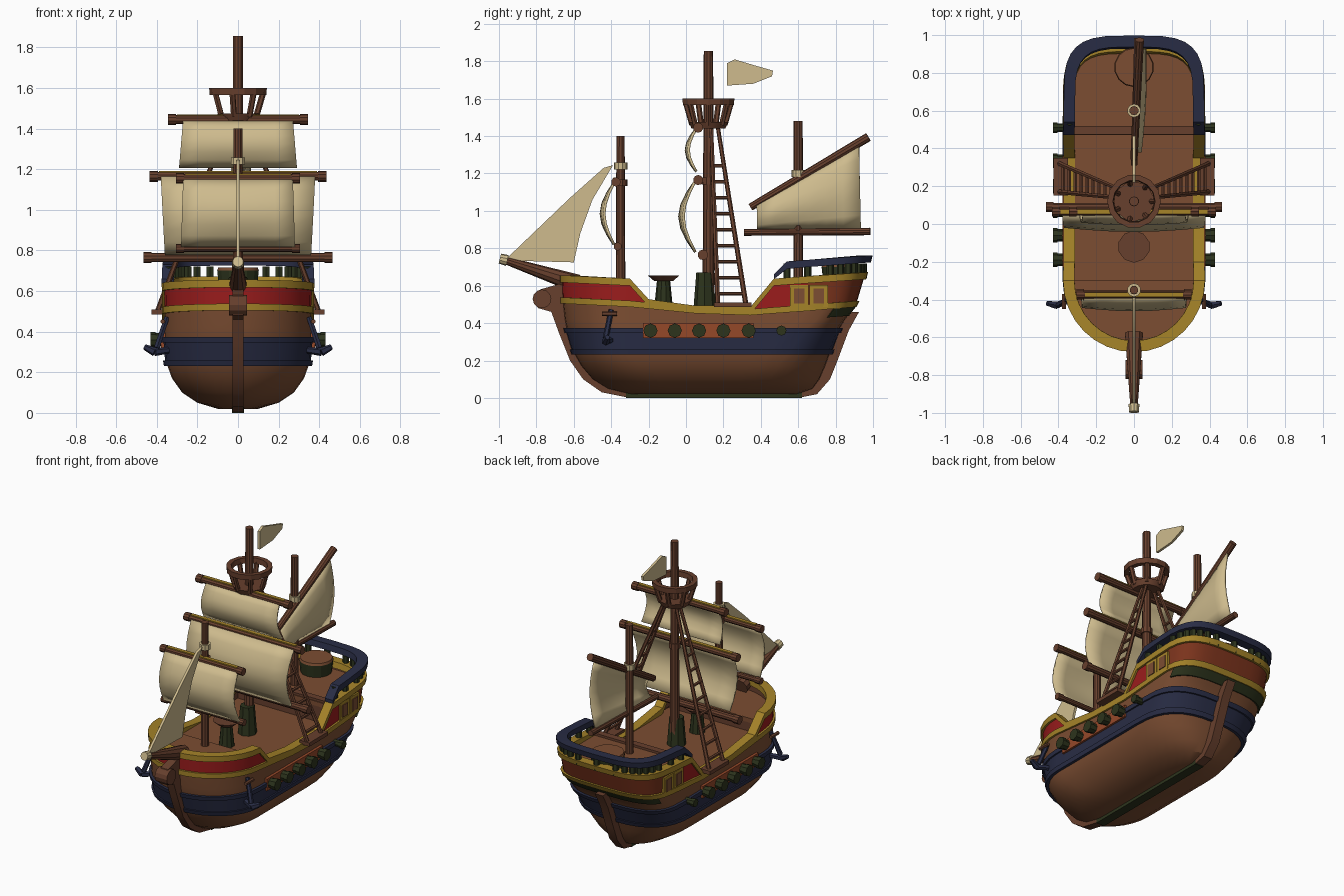
import bpy, bmesh, math
from mathutils import Vector, Matrix

if "Cube" in bpy.data.objects:
    bpy.data.objects.remove(bpy.data.objects["Cube"])

def material(name, r, g, b):
    m = bpy.data.materials.new(name)
    m.diffuse_color = (r, g, b, 1)
    m.use_nodes = True
    m.node_tree.nodes["Principled BSDF"].inputs["Base Color"].default_value = m.diffuse_color
    return m

WOOD = material("dark wood", 0.135, 0.050, 0.026)
PLANK = material("plank brown", 0.20, 0.075, 0.032)
NAVY = material("navy", 0.022, 0.026, 0.060)
YELLOW = material("ochre yellow", 0.38, 0.23, 0.022)
RED = material("red", 0.33, 0.012, 0.012)
RUST = material("rust red", 0.20, 0.034, 0.012)
GREEN = material("dark green", 0.026, 0.034, 0.012)
ORANGE = material("orange", 0.30, 0.065, 0.022)
SAIL = material("canvas", 0.62, 0.50, 0.27)

def build(name, verts, faces, mats, index=None):
    me = bpy.data.meshes.new(name)
    me.from_pydata([tuple(v) for v in verts], [], faces)
    for m in mats:
        me.materials.append(m)
    if index:
        for p, i in zip(me.polygons, index):
            p.material_index = i
    bm = bmesh.new()
    bm.from_mesh(me)
    bmesh.ops.recalc_face_normals(bm, faces=bm.faces)
    bm.to_mesh(me)
    bm.free()
    ob = bpy.data.objects.new(name, me)
    bpy.context.collection.objects.link(ob)
    return ob

def rod(name, p, q, r1, r2, mat, n=10):
    p, q = Vector(p), Vector(q)
    d = q - p
    bm = bmesh.new()
    M = Matrix.Translation((p + q) / 2) @ d.to_track_quat('Z', 'Y').to_matrix().to_4x4()
    bmesh.ops.create_cone(bm, cap_ends=True, segments=n, radius1=r1, radius2=r2, depth=d.length, matrix=M)
    me = bpy.data.meshes.new(name)
    bm.to_mesh(me)
    bm.free()
    me.materials.append(mat)
    ob = bpy.data.objects.new(name, me)
    bpy.context.collection.objects.link(ob)
    return ob

def box(name, lo, hi, mat):
    v = [(x, y, z) for x in (lo[0], hi[0]) for y in (lo[1], hi[1]) for z in (lo[2], hi[2])]
    f = [(0, 1, 3, 2), (4, 6, 7, 5), (0, 4, 5, 1), (2, 3, 7, 6), (0, 2, 6, 4), (1, 5, 7, 3)]
    return build(name, v, f, [mat])

def plate(name, yz, half, mat):
    """Side-view polygon extruded across x."""
    n = len(yz)
    v = [(s * half, y, z) for s in (-1, 1) for y, z in yz]
    f = [tuple(range(n)), tuple(range(n, 2 * n))]
    f += [(i, (i + 1) % n, (i + 1) % n + n, i + n) for i in range(n)]
    return build(name, v, f, [mat])

def interp(tab, t):
    if t <= tab[0][0]:
        return tab[0][1:]
    for a, b in zip(tab, tab[1:]):
        if t <= b[0]:
            k = (t - a[0]) / (b[0] - a[0])
            return [x + (y - x) * k for x, y in zip(a[1:], b[1:])]
    return tab[-1][1:]

# Hull lines: height, half width, bow y, stern y, start of stern corner, corner exponent
LINES = [(0.02, .10, -.30, .60, .20, .9), (0.05, .20, -.42, .68, .30, .85), (0.10, .275, -.50, .715, .35, .8),
         (0.17, .325, -.56, .745, .40, .8), (0.24, .35, -.60, .77, .45, .75), (0.37, .36, -.64, .82, .55, .65),
         (0.45, .36, -.655, .87, .65, .6), (0.50, .36, -.66, .91, .65, .55), (0.65, .363, -.665, .955, .65, .55),
         (0.76, .358, -.665, .985, .65, .55)]
BREAKS = [-.2, -.08, .05, .2, .35, .47, .54]

def outline(z, o=0.0):
    w, yb, ys, y1, e = interp(LINES, z)
    w, yb, ys = w + o, yb - o, ys + o
    y0 = max(-.3, yb + .3)
    half = []
    for i in range(9):
        a = math.pi / 2 * i / 8
        half.append((w * math.sin(a), y0 - (y0 - yb) * math.cos(a)))
    half += [(w, y0 + (y1 - y0) * (b + .3) / .95) for b in BREAKS]
    for i in range(9):
        a = math.pi / 2 * i / 8
        half.append((w * max(0, math.cos(a)) ** e if i < 8 else 0, y1 + (ys - y1) * math.sin(a) ** e))
    return half + [(-x, y) for x, y in half[-2:0:-1]]

REF = [y for x, y in outline(.6)]
N = len(REF)
def low(y):
    return interp([(-.7, .52), (-.3, .5), (.05, .465), (.35, .455), (.47, .465), (.95, .5)], y)[0]
def top(y):
    return interp([(-.7, .65), (-.3, .63), (-.2, .52), (.05, .485), (.35, .485), (.47, .63), (.95, .665)], y)[0]

def point(c, z, o):
    x, y = outline(z, o)[c]
    return (x, y, z)

def band(name, zlo, zhi, o, t, mats, rule=None, ymin=-9):
    """Rectangular strake that follows the hull; rule(y, side) picks the colour."""
    cols = [c for c in range(N) if REF[c] >= ymin]
    v, f, idx = [], [], []
    for c in cols:
        a, b = zlo(REF[c]), zhi(REF[c])
        v += [point(c, a, o), point(c, b, o), point(c, b, o - t), point(c, a, o - t)]
    n, closed = len(cols), len(cols) == N
    for i in range(n if closed else n - 1):
        j = (i + 1) % n
        for s in range(4):
            k = (s + 1) % 4
            f.append((4 * i + s, 4 * i + k, 4 * j + k, 4 * j + s))
            idx.append(rule((REF[cols[i]] + REF[cols[j]]) / 2, s) if rule else 0)
    if not closed:
        f += [(0, 1, 2, 3), tuple(4 * n - 4 + s for s in range(4))]
        idx += [0, 0]
    return build(name, v, f, mats, idx)

# Hull skin
zs = [.02, .05, .10, .17, .24, .31, .37, .42]
rows = [[point(c, z, 0) for c in range(N)] for z in zs] + [[point(c, low(REF[c]), 0) for c in range(N)]]
faces = [tuple(range(N))]
for r in range(len(rows) - 1):
    faces += [(r * N + c, r * N + (c + 1) % N, (r + 1) * N + (c + 1) % N, (r + 1) * N + c) for c in range(N)]
build("hull", [p for r in rows for p in r], faces, [PLANK])

# Painted strakes, bulwark and rails
band("navy_belt", lambda y: .25, lambda y: .365, .008, .02, [NAVY])
for z in (.245, .36):
    band("navy_wale", lambda y: z - .014, lambda y: z + .014, .018, .03, [NAVY])
band("stern_counter", lambda y: low(y) - .06, low, .008, .02, [GREEN], ymin=.8)
band("bulwark", low, top, 0, .03, [RED, RUST, WOOD], lambda y, s: 2 if s == 2 else int(y > .6))
band("lower_moulding", lambda y: low(y) - .013, lambda y: low(y) + .02, .013, .03, [YELLOW])
band("bulwark_cap", lambda y: top(y) - .03, lambda y: top(y) + .008, .013, .06, [YELLOW])
RAIL = [(.47, .635, .66), (.54, .69, .73), (.65, .70, .738), (1, .73, .768)]
band("stern_rail", lambda y: interp(RAIL, y)[0], lambda y: interp(RAIL, y)[1], .013, .06, [NAVY], ymin=.46)
for c in range(N):
    if REF[c] > .5:
        x, y = outline(.7, -.02)[c]
        rod("rail_baluster", (x, y, .64), (x, y, .72), .02, .02, GREEN, 6)

# Decks and their bulkheads
def deck(name, z, keep):
    pts = [p for p, y in zip(outline(z, -.02), REF) if keep(y)]
    n = len(pts)
    v = [(x, y, h) for h in (z - .03, z) for x, y in pts]
    f = [tuple(range(n)), tuple(range(n, 2 * n))]
    f += [(i, (i + 1) % n, (i + 1) % n + n, i + n) for i in range(n)]
    build(name, v, f, [PLANK])
deck("main_deck", .487, lambda y: True)
deck("fore_deck", .575, lambda y: y < -.29)
deck("poop_deck", .62, lambda y: y > .46)
box("fore_bulkhead", (-.34, -.32, .46), (.34, -.30, .57), WOOD)
box("poop_bulkhead", (-.34, .47, .46), (.34, .49, .61), WOOD)
box("poop_beam", (-.34, .475, .60), (.34, .52, .635), WOOD)

# Keel, stem with scroll, sternpost
box("keel", (-.03, -.32, 0), (.03, .62, .04), GREEN)
plate("stem", [(-.3, 0), (-.45, .03), (-.55, .1), (-.62, .2), (-.68, .35), (-.72, .46), (-.79, .48), (-.82, .53),
               (-.78, .58), (-.64, .62), (-.62, .4), (-.56, .2), (-.4, .08), (-.3, .06)], .028, WOOD)
rod("stem_scroll", (-.045, -.77, .53), (.045, -.77, .53), .05, .05, WOOD, 12)
plate("sternpost", [(.6, 0), (.7, .02), (.77, .1), (.81, .2), (.87, .36), (.925, .46), (.84, .46), (.78, .33),
                    (.70, .15), (.6, .06)], .03, WOOD)

# Masts, bowsprit and collars
rod("bowsprit", (0, -.58, .61), (0, -.97, .737), .05, .02, WOOD)
rod("bowsprit_tip", (0, -.955, .735), (0, -.995, .745), .03, .027, SAIL)
rod("fore_mast", (0, -.35, .56), (0, -.35, 1.4), .026, .022, WOOD)
rod("main_mast", (0, .12, .48), (0, .12, 1.855), .032, .025, WOOD)
rod("mizzen_mast", (0, .6, .6), (0, .6, 1.48), .026, .024, WOOD)
rod("main_mast_foot", (0, .1, .48), (0, .1, .67), .06, .045, GREEN, 8)
for y, z in ((-.35, 1.24), (-.35, 1.15), (.12, 1.16), (.6, 1.2)):
    rod("mast_collar", (0, y, z - .018), (0, y, z + .018), .036, .036, SAIL if z > 1.18 else WOOD)

# Yards: y, z, half length, radius
for y, z, h, r in ((-.375, 1.155, .30, .02), (-.365, .81, .30, .017), (.065, 1.165, .43, .022),
                   (.065, 1.445, .34, .022), (.09, .765, .46, .023)):
    rod("yard", (-h, y, z), (h, y, z), r, r, WOOD)
    for s in (-1, 1):
        rod("yard_end", (s * (h - .035), y, z), (s * (h + .005), y, z), r + .005, r + .005, WOOD)
    if z > 1:
        box("yard_top_stripe", (-h + .04, y - .012, z + r - .006), (h - .04, y + .012, z + r + .003), YELLOW)
rod("mizzen_gaff", (0, .345, 1.02), (.03, .975, 1.395), .02, .024, WOOD)
rod("mizzen_boom", (0, .31, .885), (.02, .985, .89), .018, .02, WOOD)

# Sails from four corners, bellied along an axis
def sail(name, corners, belly, nu=6, nv=6):
    a, b, c, d = map(Vector, corners)
    v = []
    for j in range(nv + 1):
        for i in range(nu + 1):
            s, t = i / nu, j / nv
            p = a.lerp(b, s).lerp(d.lerp(c, s), t)
            v.append(p + Vector(belly) * math.sin(math.pi * t) * (.75 + .25 * math.sin(math.pi * s)))
    w = nu + 1
    f = [(j * w + i, j * w + i + 1, j * w + w + i + 1, j * w + w + i) for j in range(nv) for i in range(nu)]
    ob = build(name, v, f, [SAIL])
    m = ob.modifiers.new("thickness", 'SOLIDIFY')
    m.thickness, m.offset = .014, 0
for nm, y, z0, z1, w0, w1, bl in (("fore_sail", -.385, .82, 1.15, .28, .27, -.07), ("main_sail", .05, .78, 1.16, .36, .38, -.085),
                                  ("top_sail", .055, 1.21, 1.44, .29, .27, -.055)):
    sail(nm, [(-w0, y, z0), (w0, y, z0), (w1, y, z1), (-w1, y, z1)], (0, bl, 0))
sail("mizzen_sail", [(0, .38, .905), (.02, .935, .905), (.03, .925, 1.355), (0, .38, 1.04)], (.045, 0, 0))
plate("jib", [(-.97, .735), (-.6, .725), (-.565, .88), (-.5, 1.06), (-.39, 1.245), (-.44, 1.23), (-.62, 1.07)], .008, SAIL)
plate("flag", [(.22, 1.67), (.22, 1.79), (.26, 1.81), (.36, 1.78), (.465, 1.75), (.46, 1.72), (.36, 1.68)], .008, SAIL)

# Crow's nest
rod("nest_floor", (0, .12, 1.44), (0, .12, 1.475), .09, .105, WOOD, 14)
ring, R = [], 14
for i in range(R):
    a = 2 * math.pi * i / R
    ca, sa = math.cos(a), math.sin(a)
    ring += [(r * ca, .12 + r * sa, z) for r, z in ((.14, 1.565), (.142, 1.6), (.112, 1.6), (.108, 1.565))]
    if i % 2 == 0:
        rod("nest_post", (.09 * ca, .12 + .09 * sa, 1.46), (.125 * ca, .12 + .125 * sa, 1.58), .015, .015, WOOD, 6)
build("nest_rim", ring, [(4 * i + s, 4 * i + (s + 1) % 4, 4 * ((i + 1) % R) + (s + 1) % 4, 4 * ((i + 1) % R) + s)
                         for i in range(R) for s in range(4)], [WOOD])

# Deck fittings
rod("capstan_body", (0, -.12, .48), (0, -.12, .63), .05, .035, GREEN)
rod("capstan_head", (0, -.12, .625), (0, -.12, .655), .05, .085, WOOD)
rod("stern_barrel", (0, .83, .61), (0, .83, .70), .095, .105, GREEN, 14)
rod("barrel_lid", (0, .83, .70), (0, .83, .715), .105, .1, PLANK, 14)

# Mirrored side fittings
for s in (-1, 1):
    # Shrouds with rungs, on a channel board
    ends = [(Vector((s * .395, y0, .50)), Vector((s * .045, y1, 1.45))) for y0, y1 in ((.17, .135), (.32, .17))]
    for p, q in ends:
        rod("shroud", p, q, .014, .011, WOOD, 6)
    for k in range(9):
        t = .06 + .09 * k
        rod("shroud_rung", ends[0][0].lerp(ends[0][1], t), ends[1][0].lerp(ends[1][1], t), .01, .01, WOOD, 6)
    box("channel_board", (s * .35, .15, .485), (s * .425, .35, .51), WOOD)
    # Gun ports
    box("gun_panel", (s * .35, -.23, .32), (s * .378, .36, .40), ORANGE)
    for y in (-.19, -.06, .07, .20, .335, .51):
        r = .022 if y > .5 else .033
        rod("cannon", (s * .33, y, .36), (s * .425, y, .36), r, r, GREEN, 8)
        rod("cannon_muzzle", (s * .405, y, .36), (s * .43, y, .36), r + .005, r + .005, GREEN, 8)
    # Quarter windows
    for y in (.605, .71):
        box("window_frame", (s * .355, y - .05, .485), (s * .370, y + .05, .605), YELLOW)
        box("window_pane", (s * .365, y - .028, .505), (s * .375, y + .028, .585), PLANK)
    # Anchor
    rod("anchor_shank", (s * .35, -.40, .47), (s * .40, -.43, .32), .014, .016, NAVY, 6)
    rod("anchor_arm", (s * .33, -.40, .31), (s * .41, -.43, .30), .016, .02, NAVY, 6)
    rod("anchor_fluke", (s * .41, -.43, .30), (s * .46, -.42, .325), .022, .014, NAVY, 6)
    rod("anchor_stock", (s * .37, -.45, .45), (s * .37, -.37, .45), .012, .012, WOOD, 6)

# Soft shading with sharp edges kept
bpy.ops.object.select_all(action='SELECT')
bpy.context.view_layer.objects.active = bpy.data.objects["hull"]
bpy.ops.object.shade_smooth_by_angle(angle=math.radians(25))
